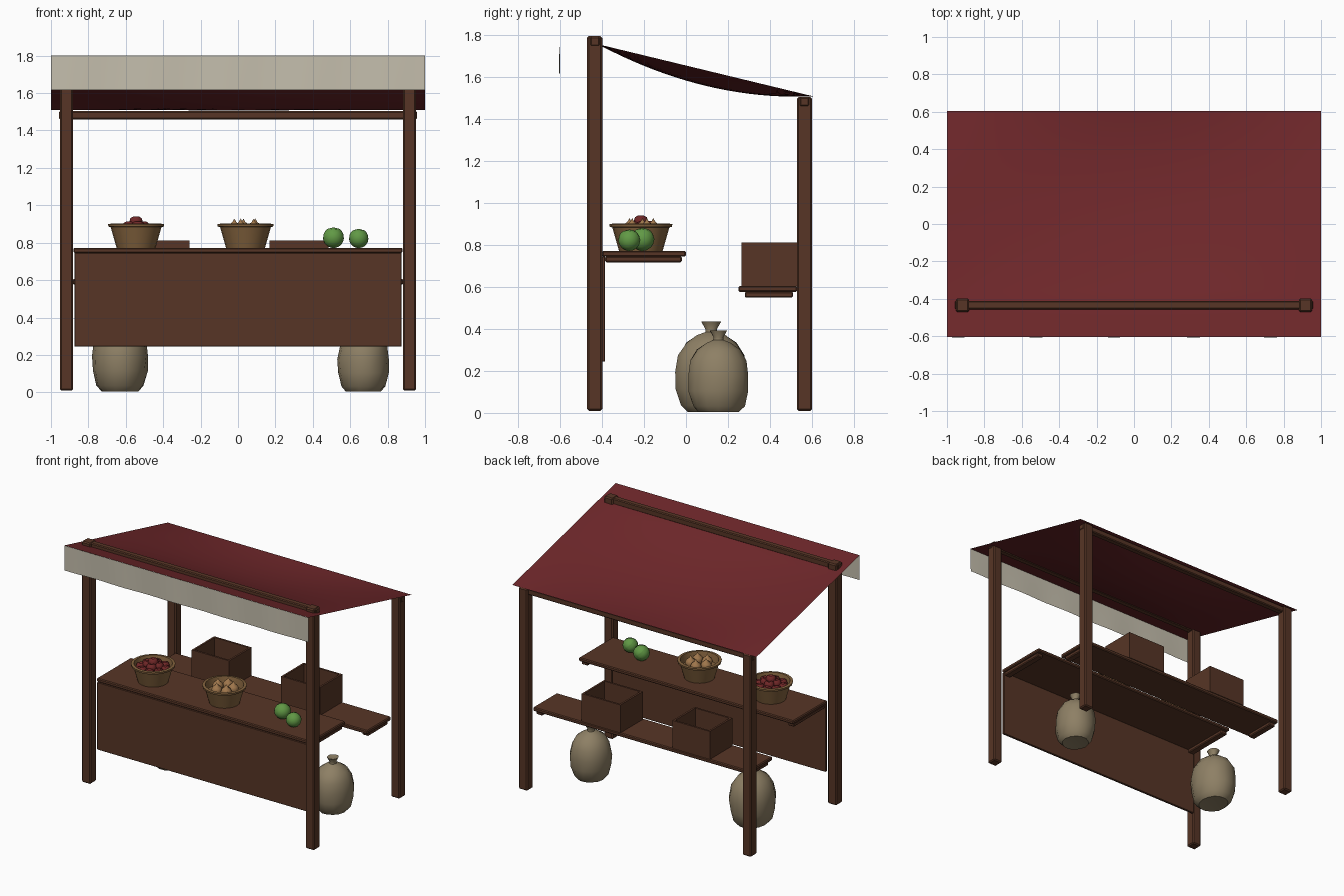
import bpy, bmesh, math, random
from mathutils import Vector, Matrix

random.seed(4)
if "Cube" in bpy.data.objects:
    bpy.data.objects.remove(bpy.data.objects["Cube"])


def material(name, rgb):
    m = bpy.data.materials.new(name)
    m.use_nodes = True
    m.diffuse_color = (*rgb, 1)
    bsdf = m.node_tree.nodes["Principled BSDF"]
    bsdf.inputs["Base Color"].default_value = (*rgb, 1)
    bsdf.inputs["Roughness"].default_value = 0.9
    return m


WOOD = material("brown wood", (0.095, 0.036, 0.019))
CLOTH = material("dark red cloth", (0.155, 0.020, 0.023))
CREAM = material("cream cloth", (0.56, 0.52, 0.42))
SACK = material("sackcloth", (0.27, 0.215, 0.13))
WICKER = material("wicker", (0.23, 0.125, 0.048))
APPLE = material("apple red", (0.16, 0.02, 0.02))
ONION = material("onion tan", (0.36, 0.19, 0.075))
GREEN = material("cabbage green", (0.12, 0.32, 0.06))


def finish(bm, name, mat, smooth=None):
    me = bpy.data.meshes.new(name)
    bm.to_mesh(me)
    bm.free()
    me.materials.append(mat)
    ob = bpy.data.objects.new(name, me)
    bpy.context.collection.objects.link(ob)
    if smooth:
        bpy.ops.object.select_all(action='DESELECT')
        ob.select_set(True)
        bpy.context.view_layer.objects.active = ob
        bpy.ops.object.shade_smooth_by_angle(angle=math.radians(smooth))
    return ob


def add_box(bm, lo, hi):
    lo, hi = Vector(lo), Vector(hi)
    size = Matrix.Diagonal((*(hi - lo), 1))
    bmesh.ops.create_cube(bm, size=1, matrix=Matrix.Translation((lo + hi) / 2) @ size)


def box(name, lo, hi, bevel=0.006):
    bm = bmesh.new()
    add_box(bm, lo, hi)
    ob = finish(bm, name, WOOD)
    if bevel:
        mod = ob.modifiers.new("worn edges", 'BEVEL')
        mod.width = bevel
        mod.segments = 1
    return ob


def lathe(bm, profile, centre, segments, sx=1, sy=1, wobble=0):
    rings = []
    for r, z in profile:
        ring = []
        for i in range(segments):
            a = math.tau * i / segments
            k = r * (1 + random.uniform(-wobble, wobble))
            ring.append(bm.verts.new((centre[0] + k * sx * math.cos(a),
                                      centre[1] + k * sy * math.sin(a), centre[2] + z)))
        rings.append(ring)
    for a, b in zip(rings, rings[1:]):
        for i in range(segments):
            j = (i + 1) % segments
            bm.faces.new((a[i], a[j], b[j], b[i]))
    bmesh.ops.remove_doubles(bm, verts=bm.verts, dist=0.0002)


# Frame: four posts and two cross beams
for side, s in (("left", 1), ("right", -1)):
    for end, y, top in (("front", -0.435, 1.795), ("back", 0.565, 1.505)):
        box(f"{end}_{side}_post", (s * 0.917 - 0.036, y - 0.036, 0.01),
            (s * 0.917 + 0.036, y + 0.036, top), 0.008)
box("front_beam", (-0.957, -0.456, 1.748), (0.957, -0.411, 1.792))
box("back_beam", (-0.957, 0.542, 1.46), (0.957, 0.587, 1.503))

# Counter with front panel, and the lower shelf behind it
box("counter_top", (-0.88, -0.40, 0.745), (0.88, 0.0, 0.772))
box("counter_panel", (-0.875, -0.402, 0.245), (0.875, -0.385, 0.745), 0.003)
box("back_shelf", (-0.885, 0.25, 0.577), (0.885, 0.53, 0.605))
for side, s in (("left", 1), ("right", -1)):
    x0, x1 = sorted((s * 0.82, s * 0.872))
    box(f"{side}_counter_cleat", (x0, -0.385, 0.717), (x1, -0.02, 0.746))
    box(f"{side}_shelf_cleat", (x0, 0.28, 0.549), (x1, 0.51, 0.578))

# Canopy: cloth hanging between the beams
bm = bmesh.new()
bmesh.ops.create_grid(bm, x_segments=24, y_segments=24, size=1)
for v in bm.verts:
    v.co.y *= 0.605
    y = v.co.y
    hang = max(0, (y + 0.42) * (0.605 - y)) / 0.263
    v.co.z = 1.655 - 0.242 * y - 0.074 * hang * math.cos(v.co.x * math.pi / 2)
finish(bm, "canopy", CLOTH, 60)

# Valance: a hanging strip with a slight ripple
bm = bmesh.new()
bmesh.ops.create_grid(bm, x_segments=40, y_segments=2, size=1)
for v in bm.verts:
    drop = 0.5 - v.co.y / 2
    v.co = (v.co.x, -0.603 + 0.003 * math.sin(v.co.x * 15) * drop, 1.80 - 0.183 * drop)
finish(bm, "valance", CREAM, 60)

# Open crates on the shelf
for name, x0, x1 in (("right_crate", -0.565, -0.258), ("left_crate", 0.168, 0.485)):
    y0, y1, z0, z1, t = 0.265, 0.528, 0.605, 0.812, 0.014
    bm = bmesh.new()
    add_box(bm, (x0, y0, z0), (x1, y1, z0 + t))
    add_box(bm, (x0, y0, z0), (x1, y0 + t, z1))
    add_box(bm, (x0, y1 - t, z0), (x1, y1, z1))
    add_box(bm, (x0, y0 + t, z0), (x0 + t, y1 - t, z1))
    add_box(bm, (x1 - t, y0 + t, z0), (x1, y1 - t, z1))
    finish(bm, name, WOOD)

# Baskets
BASKET = [(0, 0), (0.104, 0), (0.136, 0.112), (0.148, 0.114), (0.150, 0.128),
          (0.130, 0.130), (0.118, 0.075), (0, 0.07)]
for name, x in (("apple_basket", -0.545), ("onion_basket", 0.04)):
    bm = bmesh.new()
    lathe(bm, BASKET, (x, -0.215, 0.772), 20)
    finish(bm, name, WICKER, 35)

# Apples: a ring, an inner heap and one on top
DIMPLED = [(0, -0.028), (0.022, -0.032), (0.037, 0), (0.030, 0.024), (0.015, 0.032), (0, 0.024)]
bm = bmesh.new()
for count, radius, z in ((8, 0.085, 0.862), (4, 0.038, 0.882), (1, 0, 0.908)):
    for i in range(count):
        a = math.tau * i / count + 0.3
        lathe(bm, DIMPLED, (-0.545 + radius * math.cos(a), -0.215 + radius * math.sin(a), z), 10)
finish(bm, "apples", APPLE, 50)

# Onions with pointed tips
BULB = [(0, -0.035), (0.025, -0.028), (0.039, 0), (0.030, 0.022), (0.010, 0.038), (0, 0.056)]
bm = bmesh.new()
for i in range(5):
    a = math.tau * i / 5 + 0.5
    lathe(bm, BULB, (0.04 + 0.06 * math.cos(a), -0.215 + 0.06 * math.sin(a), 0.873), 10)
finish(bm, "onions", ONION, 50)

# Cabbages: a round heart wrapped in overlapping outer leaves
for name, x, y, r in (("large_cabbage", 0.51, -0.207, 0.056), ("small_cabbage", 0.645, -0.27, 0.052)):
    bm = bmesh.new()
    bmesh.ops.create_uvsphere(bm, u_segments=16, v_segments=10, radius=r * 0.95)
    for i in range(3):
        leaf = bmesh.new()
        bmesh.ops.create_uvsphere(leaf, u_segments=16, v_segments=10, radius=r * (0.98 + 0.015 * i))
        away = [v for v in leaf.verts if v.co.z > r * 0.35]
        bmesh.ops.delete(leaf, geom=away, context='VERTS')
        turn = Matrix.Rotation(math.tau * i / 3, 4, 'Z') @ Matrix.Rotation(0.7, 4, 'X')
        bmesh.ops.transform(leaf, matrix=turn, verts=leaf.verts)
        tmp = bpy.data.meshes.new("leaf")
        leaf.to_mesh(tmp)
        leaf.free()
        bm.from_mesh(tmp)
        bpy.data.meshes.remove(tmp)
    bmesh.ops.translate(bm, vec=(x, y, 0.772 + r), verts=bm.verts)
    finish(bm, name, GREEN, 50)

# Tied sacks on the ground
BAG = [(0, 0.012), (0.10, 0.0), (0.128, 0.03), (0.148, 0.11), (0.150, 0.19), (0.138, 0.27),
       (0.105, 0.33), (0.060, 0.365), (0.026, 0.38), (0.024, 0.393), (0.042, 0.43), (0, 0.42)]
for name, x, y, sx, sy, h in (("right_sack", -0.63, 0.12, 1.0, 1.14, 1.0),
                              ("left_sack", 0.67, 0.155, 0.92, 0.98, 0.9)):
    bm = bmesh.new()
    lathe(bm, [(r, z * h) for r, z in BAG], (x, y, 0.005), 14, sx, sy, 0.035)
    finish(bm, name, SACK, 40)
